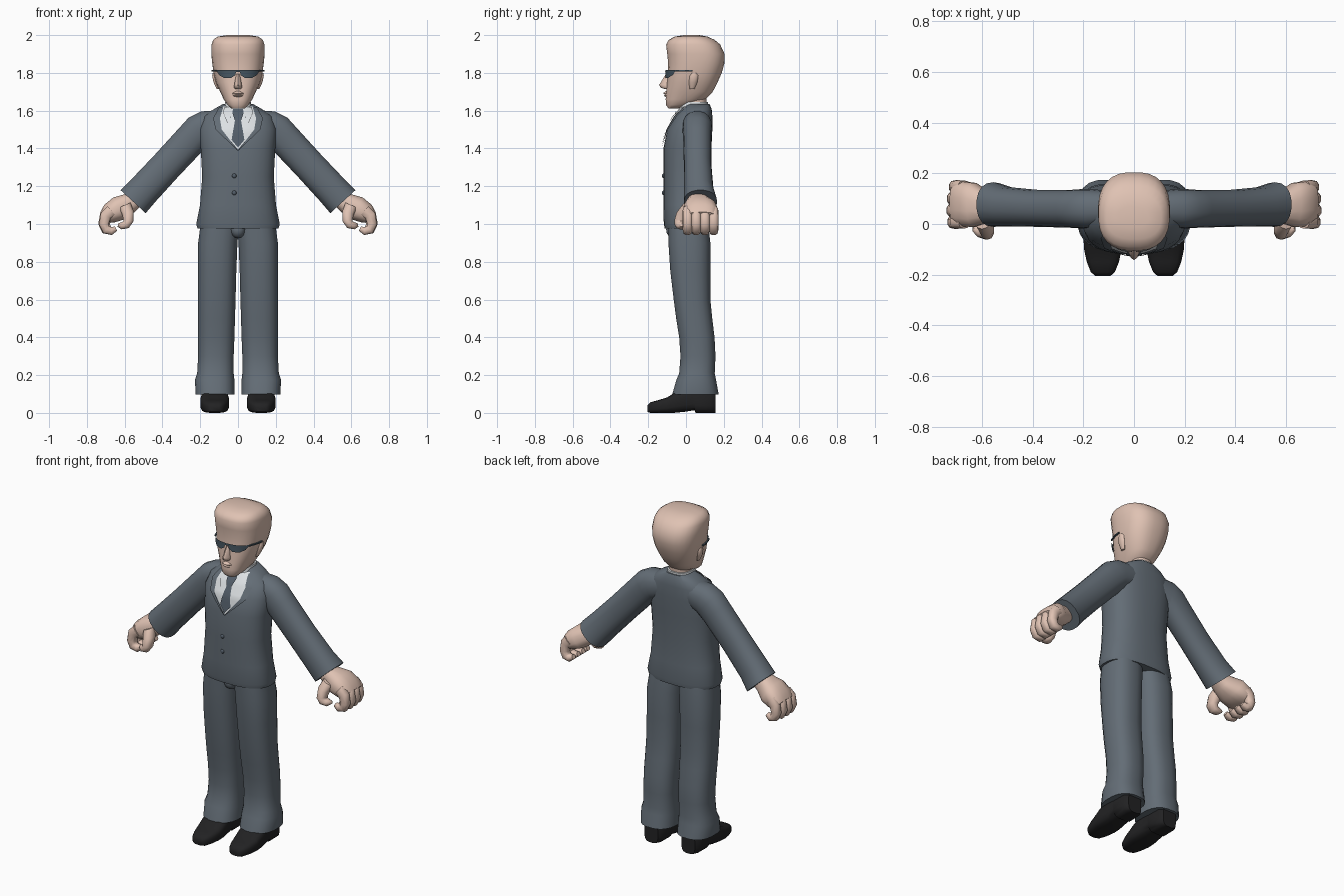
import bpy, bmesh, math
from mathutils import Vector

COLOURS = {
    "suit_grey": (0.125, 0.152, 0.180),
    "skin": (0.74, 0.54, 0.45),
    "shoe_black": (0.016, 0.016, 0.017),
    "shirt_white": (0.72, 0.75, 0.77),
    "tie_slate": (0.085, 0.11, 0.14),
    "lens_blue": (0.06, 0.09, 0.115),
}
MATS = {}
for key, col in COLOURS.items():
    MATS[key] = bpy.data.materials.new(key)
    MATS[key].diffuse_color = (*col, 1)


def finish(name, bm, mat, angle=50):
    me = bpy.data.meshes.new(name)
    bm.to_mesh(me)
    bm.free()
    me.materials.append(MATS[mat])
    me.shade_smooth()
    me.set_sharp_from_angle(angle=math.radians(angle))
    ob = bpy.data.objects.new(name, me)
    bpy.context.collection.objects.link(ob)
    return ob


def loft(name, rings, mat, angle=50):
    """Skin a list of point rings and cap both ends."""
    bm = bmesh.new()
    vs = [[bm.verts.new(p) for p in r] for r in rings]
    n = len(rings[0])
    for a, b in zip(vs, vs[1:]):
        for i in range(n):
            j = (i + 1) % n
            bm.faces.new((a[i], a[j], b[j], b[i]))
    bm.faces.new(vs[0])
    bm.faces.new(vs[-1])
    bmesh.ops.recalc_face_normals(bm, faces=bm.faces)
    return finish(name, bm, mat, angle)


def oval(n, e):
    """Unit superellipse points."""
    pts = []
    for i in range(n):
        t = 2 * math.pi * (i + 0.5) / n
        c, s = math.cos(t), math.sin(t)
        pts.append((math.copysign(abs(c) ** (2 / e), c), math.copysign(abs(s) ** (2 / e), s)))
    return pts


def upright(name, rows, mat, side=1, n=24, e=2.5, angle=50):
    """Stack horizontal ovals given as (z, x0, x1, y0, y1)."""
    rings = [[Vector((side * ((x0 + x1) / 2 + u * (x1 - x0) / 2), (y0 + y1) / 2 + v * (y1 - y0) / 2, z))
              for u, v in oval(n, e)] for z, x0, x1, y0, y1 in rows]
    return loft(name, rings, mat, angle)


def limb(name, path, mat, side=1, n=14, e=2.3):
    """Tube bent in the xz plane: (x, y, z, half height, half depth)."""
    rings = []
    for i, (x, y, z, h, w) in enumerate(path):
        a, b = path[max(i - 1, 0)], path[min(i + 1, len(path) - 1)]
        t = Vector((b[0] - a[0], 0, b[2] - a[2])).normalized()
        rings.append([Vector((side * (x - t.z * h * u), y + w * v, z + t.x * h * u)) for u, v in oval(n, e)])
    return loft(name, rings, mat)


def lerp_rows(rows, z):
    for a, b in zip(rows, rows[1:]):
        if a[0] <= z <= b[0]:
            f = (z - a[0]) / (b[0] - a[0])
            return [p + (q - p) * f for p, q in zip(a, b)]
    return rows[-1]


def front_y(body, x, z, e=2.5):
    _, x0, x1, y0, y1 = lerp_rows(body, z)
    k = max(0, 1 - abs(2 * x / (x1 - x0)) ** e) ** (1 / e)
    return (y0 + y1) / 2 - k * (y1 - y0) / 2


def plate(name, body, rows, mat, offset, side=1, cols=8, steps=5):
    """Thin sheet laid on the front of a body: rows of (z, left, right)."""
    bm = bmesh.new()
    grid = []
    for k in range((len(rows) - 1) * steps + 1):
        i = min(k // steps, len(rows) - 2)
        f = k / steps - i
        z, l, r = [p + (q - p) * f for p, q in zip(rows[i], rows[i + 1])]
        line = []
        for c in range(cols + 1):
            x = side * (l + (r - l) * c / cols)
            line.append(bm.verts.new((x, front_y(body, x, z) - offset, z)))
        grid.append(line)
    for a, b in zip(grid, grid[1:]):
        for c in range(cols):
            q = (a[c], a[c + 1], b[c + 1], b[c])
            bm.faces.new(q if side > 0 else q[::-1])
    bmesh.ops.remove_doubles(bm, verts=bm.verts, dist=0.0003)
    return finish(name, bm, mat)


def ball(name, loc, size, mat):
    bm = bmesh.new()
    bmesh.ops.create_uvsphere(bm, u_segments=12, v_segments=8, radius=1)
    for v in bm.verts:
        v.co = Vector([v.co[i] * size[i] + loc[i] for i in range(3)])
    return finish(name, bm, mat)


def sym(table):
    return [(z, -r, r, y0, y1) for z, r, y0, y1 in table]


# Jacket body
torso = sym([
    (0.975, 0.215, -0.113, 0.132), (1.0, 0.222, -0.118, 0.136), (1.1, 0.202, -0.12, 0.13),
    (1.25, 0.19, -0.12, 0.126), (1.4, 0.198, -0.12, 0.135), (1.5, 0.205, -0.1, 0.14),
    (1.57, 0.185, -0.06, 0.14), (1.61, 0.125, -0.025, 0.136), (1.635, 0.08, 0.0, 0.125)])
upright("jacket", torso, "suit_grey", n=32)

# Shirt, tie, collar and buttons
plate("shirt_front", torso, [(1.395, 0, 0), (1.5, -0.09, 0.09), (1.56, -0.1, 0.1), (1.622, -0.08, 0.08)],
      "shirt_white", 0.004, cols=12)
plate("tie_blade", torso, [(1.405, 0, 0), (1.445, -0.034, 0.034), (1.55, -0.016, 0.016)], "tie_slate", 0.011)
plate("tie_knot", torso, [(1.55, -0.017, 0.017), (1.59, -0.03, 0.03), (1.61, -0.026, 0.026)], "tie_slate", 0.016)
upright("collar_band", sym([(1.57, 0.085, -0.045, 0.12), (1.645, 0.068, -0.028, 0.118)]), "shirt_white")
for z in (1.165, 1.255):
    ball("button", (-0.02, front_y(torso, 0.02, z), z), (0.012, 0.007, 0.012), "tie_slate")

# Head
head = sym([
    (1.612, 0.035, -0.093, -0.04), (1.63, 0.056, -0.106, 0.02), (1.66, 0.076, -0.108, 0.105),
    (1.70, 0.095, -0.105, 0.142), (1.75, 0.117, -0.1, 0.168), (1.80, 0.13, -0.096, 0.19),
    (1.85, 0.137, -0.095, 0.204), (1.9, 0.142, -0.1, 0.205), (1.95, 0.141, -0.106, 0.182),
    (1.975, 0.132, -0.092, 0.152), (1.992, 0.108, -0.06, 0.115), (2.0, 0.06, -0.01, 0.07)])
upright("head", head, "skin", n=28)
upright("neck", sym([(1.56, 0.06, -0.03, 0.105), (1.7, 0.062, -0.03, 0.11)]), "skin")
upright("nose", sym([(1.795, 0.009, -0.106, -0.07), (1.737, 0.021, -0.142, -0.07),
                     (1.722, 0.023, -0.134, -0.07), (1.714, 0.016, -0.112, -0.07)]), "skin", n=10, e=1.8)
upright("lips", sym([(1.672, 0.02, -0.108, -0.07), (1.679, 0.03, -0.118, -0.07), (1.685, 0.034, -0.112, -0.07),
                     (1.692, 0.031, -0.122, -0.07), (1.704, 0.015, -0.108, -0.07)]), "skin", n=12, e=2)

# Sunglasses
plate("glasses_bridge", head, [(1.804, -0.012, 0.012), (1.816, -0.012, 0.012)], "lens_blue", 0.014)

for s in (-1, 1):
    plate("lens", head, [(1.774, 0.035, 0.075), (1.788, 0.015, 0.1), (1.816, 0.008, 0.116)],
          "lens_blue", 0.012, s)
    loft("glasses_arm", [[Vector((s * (x + dx), y, z + dz)) for dx, dz in
                          ((-0.004, -0.004), (0.004, -0.004), (0.004, 0.004), (-0.004, 0.004))]
                         for x, y, z in ((0.114, -0.055, 1.811), (0.133, 0.0, 1.811), (0.136, 0.035, 1.811))],
         "lens_blue")
    upright("ear", [(1.715, 0.095, 0.113, 0.02, 0.045), (1.75, 0.105, 0.13, 0.015, 0.06),
                    (1.785, 0.115, 0.137, 0.02, 0.065), (1.8, 0.12, 0.134, 0.03, 0.055)], "skin", s, n=10, e=2)

    # Collar wing and lapel
    plate("collar_wing", torso, [(1.535, 0.05, 0.056), (1.585, 0.03, 0.078), (1.62, 0.022, 0.074)],
          "shirt_white", 0.012, s)
    plate("lapel", torso, [(1.39, 0, 0.004), (1.5, 0.086, 0.118), (1.56, 0.096, 0.132), (1.618, 0.078, 0.1)],
          "suit_grey", 0.009, s)

    # Sleeve
    limb("sleeve", [(0.09, 0.06, 1.53, 0.075, 0.07), (0.17, 0.06, 1.513, 0.088, 0.078),
                    (0.205, 0.06, 1.493, 0.091, 0.078), (0.245, 0.06, 1.452, 0.088, 0.075),
                    (0.38, 0.062, 1.307, 0.086, 0.073), (0.5, 0.068, 1.178, 0.088, 0.078),
                    (0.555, 0.077, 1.118, 0.091, 0.088)], "suit_grey", s, n=18)

    # Hand with curled fingers and thumb
    limb("palm", [(0.53, 0.065, 1.14, 0.045, 0.05), (0.575, 0.065, 1.11, 0.055, 0.06),
                  (0.63, 0.075, 1.083, 0.066, 0.088), (0.68, 0.08, 1.055, 0.055, 0.09),
                  (0.708, 0.08, 1.035, 0.035, 0.08)], "skin", s, n=16, e=2.6)
    for k, reach in enumerate((0.0, 0.004, 0.002, -0.006)):
        y = 0.008 + 0.046 * k
        limb("finger", [(0.67, y, 1.07, 0.034, 0.026), (0.7 + reach, y, 1.045, 0.031, 0.027),
                        (0.71 + reach, y, 1.0, 0.027, 0.027), (0.698 + reach, y, 0.97, 0.025, 0.026),
                        (0.67, y, 0.963, 0.022, 0.024), (0.645, y, 0.975, 0.013, 0.015)],
             "skin", s, n=10, e=2.6)
    limb("thumb", [(0.6, 0.02, 1.1, 0.035, 0.04), (0.583, -0.01, 1.06, 0.033, 0.04),
                   (0.58, -0.027, 1.018, 0.028, 0.035), (0.592, -0.03, 0.997, 0.024, 0.03),
                   (0.617, -0.026, 0.99, 0.019, 0.025), (0.635, -0.02, 0.995, 0.01, 0.012)], "skin", s, n=10)

    # Trouser leg
    upright("trouser_leg", [
        (1.03, -0.01, 0.195, -0.095, 0.115), (0.9, 0.002, 0.212, -0.094, 0.13), (0.75, 0.008, 0.213, -0.084, 0.13),
        (0.6, 0.012, 0.213, -0.066, 0.13), (0.5, 0.015, 0.213, -0.053, 0.14), (0.4, 0.018, 0.213, -0.037, 0.152),
        (0.3, 0.022, 0.212, -0.03, 0.157), (0.21, 0.022, 0.217, -0.037, 0.153), (0.175, 0.018, 0.229, -0.052, 0.16),
        (0.098, 0.017, 0.225, -0.074, 0.174)], "suit_grey", s, n=20)

    # Shoe, skinned from toe to heel: (y, half width, bottom, top)
    shoe = [(-0.205, 0.03, 0.006, 0.04), (-0.19, 0.048, 0, 0.056), (-0.15, 0.064, 0, 0.067),
            (-0.1, 0.075, 0, 0.082), (-0.06, 0.077, 0, 0.108), (0.0, 0.072, 0.006, 0.125),
            (0.045, 0.066, 0.014, 0.13), (0.05, 0.066, 0, 0.13), (0.13, 0.064, 0, 0.13), (0.155, 0.045, 0, 0.12)]
    loft("shoe", [[Vector((s * (0.123 + w * u), y, (a + b) / 2 + v * (b - a) / 2)) for u, v in oval(16, 3.5)]
                  for y, w, a, b in shoe], "shoe_black")

# Trouser fly below the jacket hem
ball("trouser_fly", (0, -0.065, 0.97), (0.04, 0.04, 0.045), "suit_grey")
